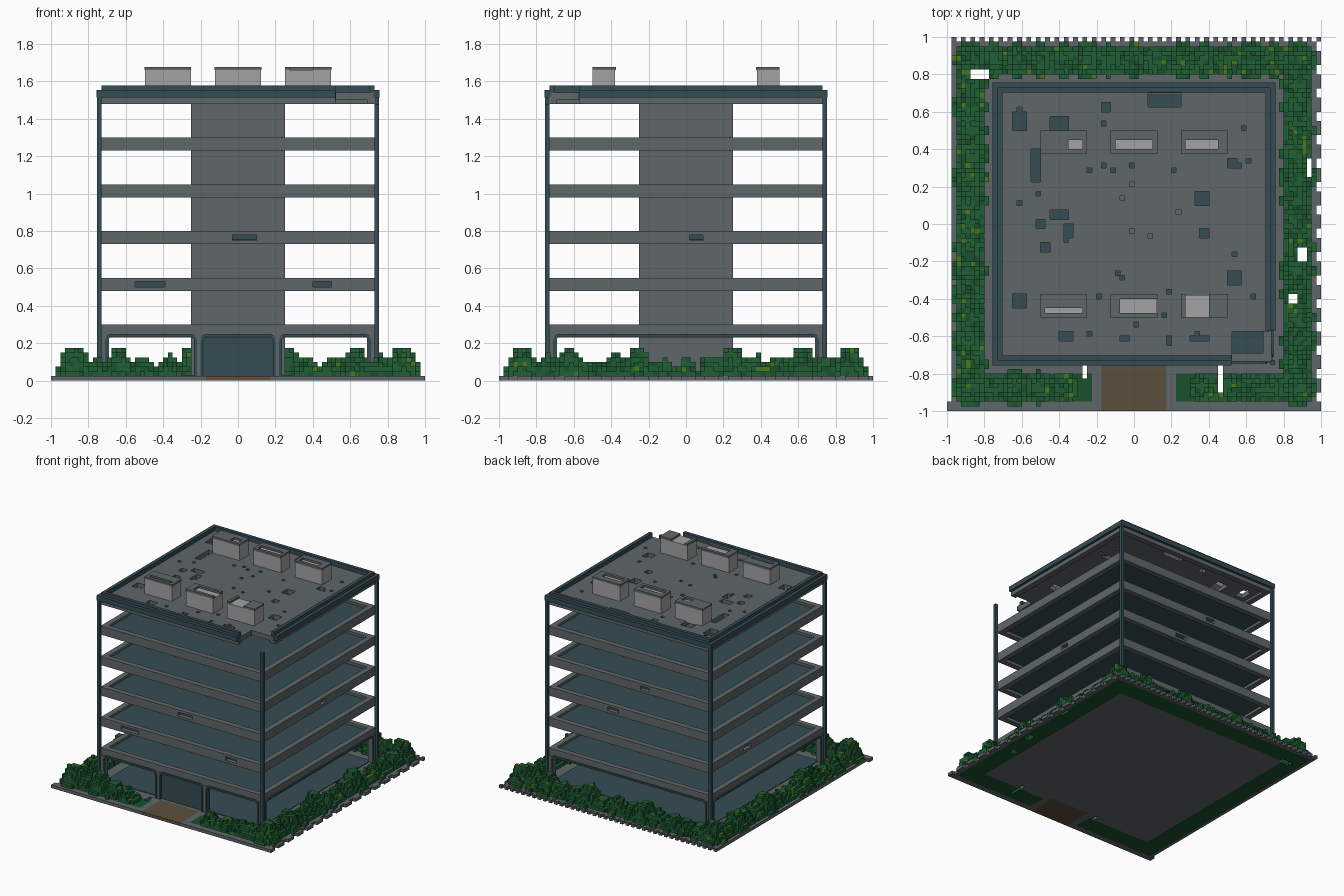
import bpy, bmesh, math, random
from mathutils import Matrix, Vector

if "Cube" in bpy.data.objects:
    bpy.data.objects.remove(bpy.data.objects["Cube"])

rng = random.Random(7)


def mat(name, r, g, b):
    m = bpy.data.materials.new(name)
    m.diffuse_color = (r, g, b, 1)
    m.use_nodes = True
    m.node_tree.nodes["Principled BSDF"].inputs["Base Color"].default_value = m.diffuse_color
    return m


GREY = mat("concrete grey", 0.115, 0.135, 0.142)
TEAL = mat("dark teal", 0.036, 0.073, 0.088)
LIGHT = mat("light grey", 0.36, 0.37, 0.36)
BROWN = mat("path brown", 0.105, 0.08, 0.048)
LEAF = mat("leaf green", 0.014, 0.112, 0.034)
DARK = mat("deep green", 0.010, 0.080, 0.026)
LIME = mat("lime green", 0.065, 0.19, 0.012)


def finish(bm, name, mats):
    me = bpy.data.meshes.new(name)
    bmesh.ops.recalc_face_normals(bm, faces=bm.faces)
    bm.to_mesh(me)
    bm.free()
    for m in mats:
        me.materials.append(m)
    ob = bpy.data.objects.new(name, me)
    bpy.context.collection.objects.link(ob)
    return ob


def add_box(bm, x0, x1, y0, y1, z0, z1, side=0):
    # box in front-side coordinates, turned to side 0 front, 1 right, 2 back, 3 left
    m = (Matrix.Rotation(side * math.pi / 2, 4, 'Z')
         @ Matrix.Translation(((x0 + x1) / 2, (y0 + y1) / 2, (z0 + z1) / 2))
         @ Matrix.Diagonal((x1 - x0, y1 - y0, z1 - z0, 1)))
    bmesh.ops.create_cube(bm, size=1, matrix=m)


def boxes(name, material, items):
    bm = bmesh.new()
    for it in items:
        add_box(bm, *it)
    return finish(bm, name, [material])


S = 0.025  # block size


def voxels(name, cells, mats, z0=0.0, h=S):
    # cells: {(i, j, k): material index}; only exposed faces are made
    bm = bmesh.new()
    cache = {}

    def vert(p):
        if p not in cache:
            cache[p] = bm.verts.new((p[0] * S, p[1] * S, z0 + p[2] * h))
        return cache[p]
    for c, mi in cells.items():
        for ax in range(3):
            for s in (0, 1):
                n = list(c)
                n[ax] += 2 * s - 1
                if tuple(n) in cells:
                    continue
                u, v = (ax + 1) % 3, (ax + 2) % 3
                ring = []
                for a, b in ((0, 0), (1, 0), (1, 1), (0, 1)):
                    p = list(c)
                    p[ax] += s
                    p[u] += a
                    p[v] += b
                    ring.append(vert(tuple(p)))
                f = bm.faces.new(ring if s else ring[::-1])
                f.material_index = mi
    me = bpy.data.meshes.new(name)
    bm.to_mesh(me)
    bm.free()
    for m in mats:
        me.materials.append(m)
    ob = bpy.data.objects.new(name, me)
    bpy.context.collection.objects.link(ob)


# base slab with ragged edges, planting strip and brown path
gaps = [(-.28, -.83, -.25, -.75), (.44, -.9, .47, -.75), (.87, -.2, .92, -.12),
        (.82, -.42, .87, -.38), (-.87, .78, -.78, .83), (.92, .25, .96, .34)]
base = {}
for i in range(-40, 40):
    for j in range(-40, 40):
        x, y = (i + .5) * S, (j + .5) * S
        d = max(abs(x), abs(y))
        if any(a < x < c and b < y < e for a, b, c, e in gaps):
            continue
        if d > .975 and y > -.95 and (i // 2 * 7 + j // 2 * 5 + i * j) % 5 < 2:
            continue
        path = abs(x) < .175 and y < -.75
        base[i, j, 0] = 1 if path else 2 if .8 < d < .95 and not (abs(x) < .22 and y < 0) else 0
voxels("base_slab", base, [GREY, BROWN, DARK])

# blocky hedge: stepped bushes along three sides and half the front
bushes = []
for side in range(4):
    for n in range(-7, 8):
        a = n * .125
        if side == 0 and abs(a) < .28:
            continue
        hgt = .17 if n in (-7, -5, -2, 2, 7) else rng.uniform(.09, .13)
        p = Matrix.Rotation(side * math.pi / 2, 3, 'Z') @ Vector((a, -.875, 0))
        bushes.append((p.x + rng.uniform(-.01, .01), p.y, hgt, .09 + .15 * (hgt - .09)))
hedge = {}
for i in range(-40, 40):
    for j in range(-40, 40):
        x, y = (i + .5) * S, (j + .5) * S
        if max(abs(x), abs(y)) < .77:
            continue
        if any(a < x < c and b < y < e for a, b, c, e in gaps):
            continue
        top = 0
        for bx, by, hgt, r in bushes:
            q = math.hypot(x - bx, y - by) / r
            if q < 1:
                top = max(top, hgt * (1 - q ** 1.8) + .02)
        if top < .03:
            continue
        k1 = max(2, round((top + rng.uniform(-.02, .012)) / S))
        for k in range(1, min(k1, 7)):
            t = rng.random()
            hedge[i, j, k] = 2 if t < .04 else 1 if t < .3 else 0
voxels("hedge", hedge, [LEAF, DARK, LIME])

# core and floors
boxes("central_core", GREY, [(-.25, .25, -.25, .25, .02, 1.5)])
boxes("ground_floor", TEAL, [(-.71, .71, -.71, .71, .02, .03)])
levels = [.23 + .25 * n for n in range(5)]
boxes("floor_slabs", TEAL, [(-.705, .705, -.705, .705, z + .022, z + .05) for z in levels])

# concrete edge bands, broken open in a few places (level, side): span
breaks = {(1, 0): [(-.55, -.39), (.40, .50)], (2, 0): [(-.03, .10)],
          (2, 1): [(.02, .09)], (1, 3): [(-.3, -.2)], (3, 2): [(.1, .18)],
          (2, 2): [(-.2, -.1)]}
items = []
for n, z in enumerate(levels):
    for s in range(4):
        y = (-.735, -.69)
        items.append((-.735, .735, *y, z, z + .02, s))
        x = -.735
        for a, b in breaks.get((n, s), []) + [(.735, .735)]:
            items.append((x, a, *y, z + .02, z + .05, s))
            x = b
        items.append((-.735, .735, *y, z + .05, z + .07, s))
boxes("floor_edge_bands", GREY, items)

# corner posts; the front right one is shortened
boxes("corner_posts", TEAL, [(.73, .755, -.755, -.73, .025, 1.48 if s == 0 else 1.55, s)
                             for s in range(4)])

# ground storey pillars
boxes("ground_pillars", GREY,
      [(.70, .74, -.74, -.69, .02, .24, s) for s in range(4)]
      + [(-.74, -.70, -.74, -.69, .02, .24, s) for s in range(4)]
      + [(x - .02, x + .02, -.74, -.71, .02, .24) for x in (-.21, .21)])


# rounded frames lining the ground openings
def arch_outline(x0, x1, z1, r):
    pts = [(x0, .025)]
    for cx, a0 in ((x0 + r, 180), (x1 - r, 90)):
        for t in range(5):
            a = math.radians(a0 - t * 22.5)
            pts.append((cx + r * math.cos(a), z1 - r + r * math.sin(a)))
    return pts + [(x1, .025)]


def frame(bm, x0, x1, side, w=.014):
    rot = Matrix.Rotation(side * math.pi / 2, 3, 'Z')
    out, inn = arch_outline(x0, x1, .25, .035), arch_outline(x0 + w, x1 - w, .25 - w, .025)
    rows = [[bm.verts.new(rot @ Vector((x, y, z))) for x, z in o]
            for o, y in ((out, -.745), (inn, -.745), (inn, -.70), (out, -.70))]
    for a, b in zip(rows, rows[1:] + rows[:1]):
        for n in range(len(out) - 1):
            bm.faces.new((a[n], a[n + 1], b[n + 1], b[n]))
    for n in (0, -1):
        bm.faces.new([r[n] for r in rows])


bm = bmesh.new()
for x0, x1, s in ((-.71, -.22, 0), (-.2, .2, 0), (.22, .71, 0),
                  (-.71, .71, 1), (-.71, .71, 2), (-.71, .71, 3)):
    frame(bm, x0, x1, s)
finish(bm, "ground_opening_frames", [TEAL])
boxes("entrance_door", TEAL, [(-.19, .19, -.725, -.71, .025, .24)])

# roof deck with worn-through holes and a missing front right corner
holes = [(-.65, .5, -.58, .61), (-.46, .45, -.35, .57), (-.5, .38, -.42, .46),
         (-.56, .22, -.5, .41), (.07, .62, .24, .70), (-.18, .6, -.13, .65),
         (-.46, .02, -.35, .08), (-.53, -.02, -.47, .03), (-.38, -.08, -.32, 0),
         (-.5, -.15, -.45, -.1), (.5, -.33, .57, -.24), (.33, .1, .4, .18),
         (.35, -.07, .4, -.02), (.5, .3, .55, .36), (-.64, -.45, -.58, -.37),
         (.3, -.63, .4, -.59), (-.4, -.62, -.33, -.58), (-.08, -.62, -.02, -.59),
         (.52, -.76, .76, -.57)]
units = [(x, y) for x in (-.375, 0, .375) for y in (-.44, .44)]
deck = {}
for i in range(-29, 29):
    for j in range(-29, 29):
        x, y = (i + .5) * S, (j + .5) * S
        if any(a < x < c and b < y < e for a, b, c, e in holes):
            continue
        near = any(abs(x - u) < .14 and abs(y - v) < .08 for u, v in units)
        if not near and max(abs(x), abs(y)) < .66 and rng.random() < .012:
            continue
        deck[i, j, 0] = 0
voxels("roof_deck", deck, [GREY], 1.50, .04)


# roof edge: concrete band below, two stepped teal rims above
def roof_ring(name, m, inner, outer, z0, z1):
    boxes(name, m, [(-outer if s != 1 else -.57, outer if s != 0 else .52,
                     -outer, -inner, z0, z1, s) for s in range(4)])


roof_ring("roof_edge_band", GREY, .69, .737, 1.48, 1.515)
roof_ring("roof_lower_rim", TEAL, .705, .757, 1.513, 1.553)
roof_ring("roof_upper_rim", TEAL, .702, .73, 1.55, 1.577)

# rooftop units: light bodies under worn grey caps
boxes("rooftop_units", LIGHT, [(x - .123, x + .123, y - .06, y + .06, 1.53, 1.662)
                               for x, y in units])
worn = [(-.36, .4, -.27, .46), (-.09, .4, .09, .46), (.27, .4, .45, .44),
        (-.48, -.48, -.28, -.44), (-.07, -.48, .12, -.40), (.28, -.5, .4, -.38)]
caps = {}
for u, v in units:
    for i in range(-60, 60):
        for j in range(-40, 40):
            x, y = (i + .5) * S, (j + .5) * S
            if abs(x - u) < .126 and abs(y - v) < .0625 and not any(
                    a < x < c and b < y < e for a, b, c, e in worn):
                caps[i, j, 0] = 0
voxels("rooftop_unit_caps", caps, [GREY], 1.66, .018)
